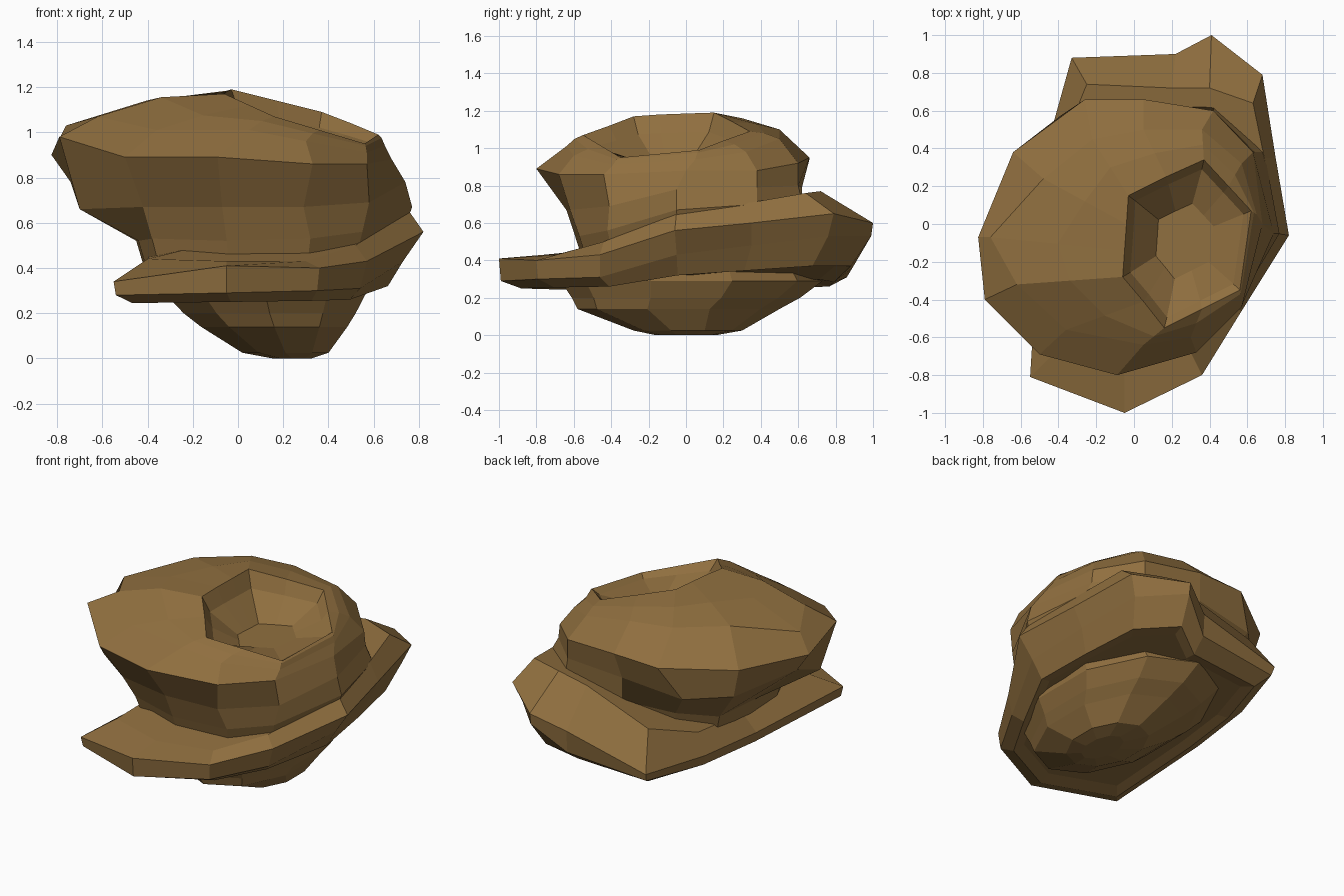
import bpy, bmesh, math

mat = bpy.data.materials.new("brown_stone")
mat.diffuse_color = (0.28, 0.16, 0.05, 1)


def loft(name, rings):
    """Skin rings of equal point count and cap both ends, flat shaded."""
    bm = bmesh.new()
    vs = [[bm.verts.new(p) for p in r] for r in rings]
    n = len(rings[0])
    for a, b in zip(vs, vs[1:]):
        for i in range(n):
            j = (i + 1) % n
            bm.faces.new((a[i], a[j], b[j], b[i]))
    bm.faces.new(vs[0][::-1])
    bm.faces.new(vs[-1])
    bmesh.ops.recalc_face_normals(bm, faces=bm.faces)
    me = bpy.data.meshes.new(name)
    bm.to_mesh(me)
    bm.free()
    me.materials.append(mat)
    ob = bpy.data.objects.new(name, me)
    bpy.context.collection.objects.link(ob)
    return ob


def shift(ring, s, dz, cx, cy):
    return [(cx + (x - cx) * s, cy + (y - cy) * s, z + dz) for x, y, z in ring]


def oval(cx, cy, rx, ry, z, n=10):
    return [(cx + rx * math.cos(2 * math.pi * (i + .5) / n),
             cy + ry * math.sin(2 * math.pi * (i + .5) / n), z) for i in range(n)]


# Upper boulder: neck, underside, widest rim, shoulder, edge of the hollow
under = [(.77, -.05, .67), (.69, .38, .70), (.42, .62, .72), (.05, .58, .62),
         (-.22, .42, .55), (-.42, .26, .52), (-.45, -.05, .52), (-.44, -.35, .52),
         (-.38, -.50, .53), (-.05, -.59, .52), (.32, -.57, .53), (.55, -.42, .56)]
belly = [(.74, -.05, .78), (.64, .38, .79), (.42, .60, .80), (.02, .62, .79),
         (-.38, .58, .74), (-.59, .36, .73), (-.74, -.07, .78), (-.70, -.36, .66),
         (-.42, -.57, .67), (-.07, -.64, .67), (.29, -.62, .67), (.58, -.41, .69)]
rim = [(.68, 0, .88), (.63, .38, .88), (.42, .60, .92), (.05, .66, .95),
       (-.26, .66, .94), (-.64, .38, .92), (-.825, -.07, .90), (-.79, -.40, .98),
       (-.50, -.69, .89), (-.09, -.80, .89), (.33, -.68, .86), (.57, -.44, .86)]
shoulder = [(.65, .05, .94), (.57, .32, .98), (.36, .50, 1.05), (.05, .50, 1.10),
            (-.22, .45, 1.11), (-.48, .24, 1.11), (-.76, -.07, 1.03), (-.62, -.32, 1.07),
            (-.36, -.56, 1.01), (.05, -.64, 1.01), (.30, -.60, .96), (.57, -.39, .91)]
hollow = [(.62, .07, .99), (.50, .20, 1.04), (.37, .34, 1.09), (.17, .25, 1.14),
          (-.03, .15, 1.19), (-.04, 0, 1.185), (-.05, -.14, 1.18), (-.06, -.28, 1.17),
          (.05, -.41, 1.12), (.16, -.55, 1.07), (.36, -.45, 1.01), (.56, -.35, .95)]
# Crown softens the long left slope
crown = [((a[0] + b[0]) / 2, (a[1] + b[1]) / 2,
          (a[2] + b[2]) / 2 + (.035 if a[0] < -.6 else .01))
         for a, b in zip(shoulder, hollow)]
wall = [(x, y, z - .35 * (z - .95)) for x, y, z in shift(hollow, .88, -.03, .28, -.08)]
floor = [(x, y, .93) for x, y, z in shift(hollow, .45, 0, .26, -.08)]
loft("upper_boulder", [shift(under, .93, -.13, .1, 0), under, belly, rim,
                       shoulder, crown, hollow, wall, floor])

# Tilted slab: raised collar, thick edge, stepped underside
edge = [(.82, -.06, .56), (.75, .35, .60), (.68, .79, .65), (.41, 1.0, .60),
        (.22, .90, .50), (-.33, .88, .36), (-.45, .45, .35), (-.50, 0, .34),
        (-.55, -.81, .34), (-.05, -1.0, .41), (.36, -.80, .40), (.57, -.46, .43)]
lip = [(.73, -.05, .43), (.69, .35, .48), (.63, .76, .53), (.41, .99, .53),
       (.22, .89, .36), (-.32, .86, .31), (-.44, .45, .29), (-.49, 0, .28),
       (-.54, -.80, .28), (-.05, -.99, .29), (.35, -.79, .30), (.54, -.46, .31)]
collar = [(.75, -.05, .66), (.69, .35, .71), (.63, .64, .76), (.40, .72, .77),
          (.20, .72, .73), (-.25, .74, .58), (-.38, .42, .47), (-.40, 0, .44),
          (-.40, -.66, .44), (-.05, -.76, .43), (.30, -.68, .43), (.52, -.44, .50)]
step = [(x, y, .25 + (z - .29) * .5) for x, y, z in shift(lip, .89, 0, .12, 0)]
inner = [(x, y, .27 + (z - .29) * .4) for x, y, z in shift(lip, .80, 0, .12, 0)]
loft("tilted_slab", [inner, step, lip, edge, collar])

# Rounded base bowl
loft("base_bowl", [oval(.24, 0, .09, .16, 0), oval(.21, .01, .20, .29, .025),
                   oval(.16, -.04, .34, .54, .14), oval(.14, 0, .40, .61, .20),
                   oval(.12, .03, .47, .70, .29), oval(.13, .02, .45, .64, .40)])
